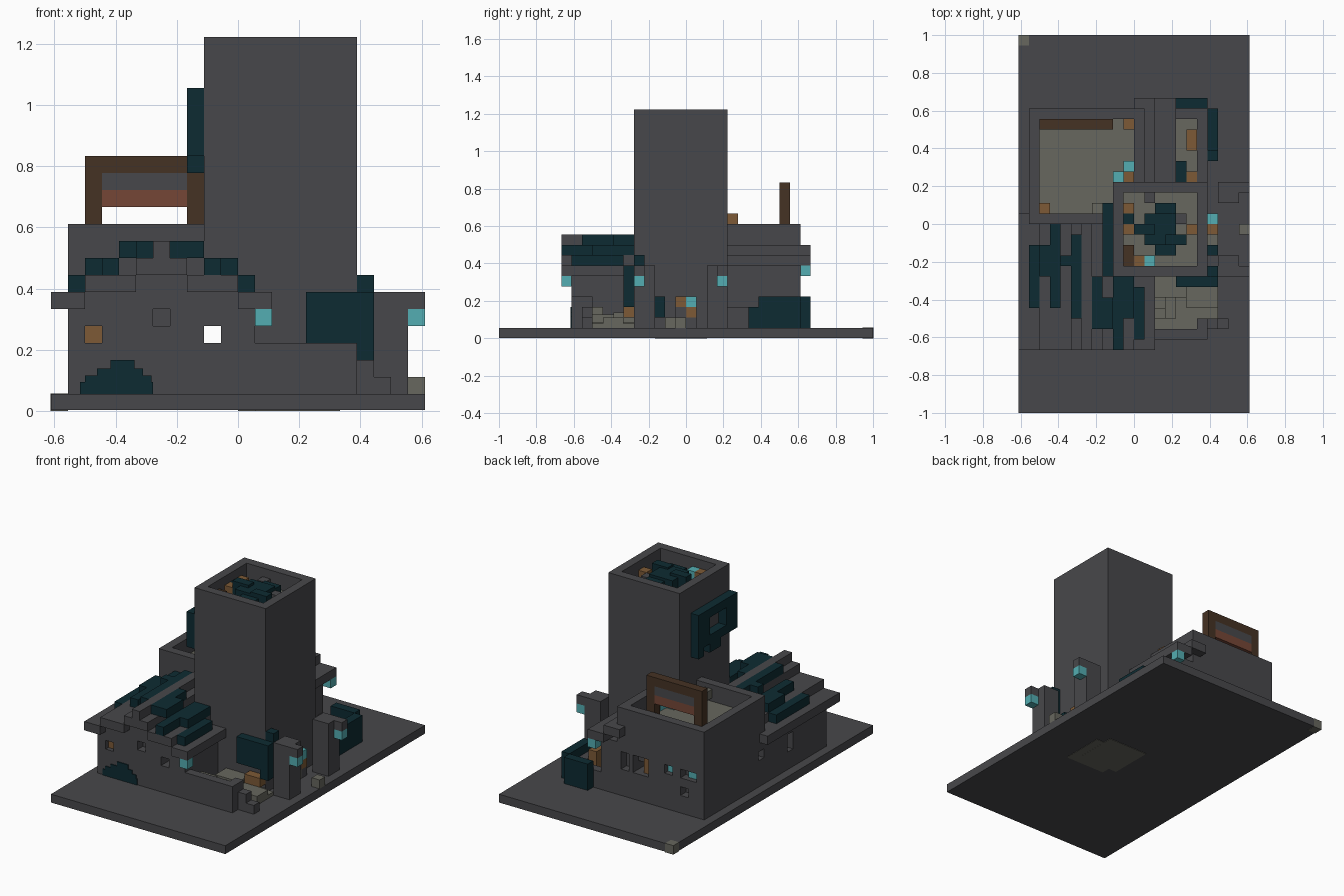
import bpy
import bmesh
from mathutils import Vector

UNIT = 1 / 18  # one building block

if "Cube" in bpy.data.objects:
    bpy.data.objects.remove(bpy.data.objects["Cube"], do_unlink=True)


def make_material(name, red, green, blue):
    mat = bpy.data.materials.new(name)
    mat.use_nodes = True
    mat.diffuse_color = (red, green, blue, 1)
    for node in mat.node_tree.nodes:
        if node.type == "BSDF_PRINCIPLED":
            node.inputs["Base Color"].default_value = (red, green, blue, 1)
            node.inputs["Roughness"].default_value = 0.9
    return mat


STONE = make_material("dark stone", .064, .064, .07)
VINE = make_material("dark teal vine", .004, .024, .032)
RUBBLE = make_material("grey khaki rubble", .135, .135, .112)
WOOD = make_material("light wood", .205, .102, .037)
DARK_WOOD = make_material("dark wood", .06, .032, .017)
LAMP = make_material("cyan lamp", .087, .42, .445)
RED = make_material("brick red", .178, .061, .037)


def blocks(name, mat, *boxes):
    """One object made of boxes, each given as x, y and z ranges in blocks."""
    bm = bmesh.new()
    for x0, x1, y0, y1, z0, z1 in boxes:
        low, high = Vector((x0, y0, z0)) * UNIT, Vector((x1, y1, z1)) * UNIT
        made = bmesh.ops.create_cube(bm, size=1)["verts"]
        bmesh.ops.scale(bm, vec=high - low, verts=made)
        bmesh.ops.translate(bm, vec=(low + high) / 2, verts=made)
    mesh = bpy.data.meshes.new(name)
    bm.to_mesh(mesh)
    bm.free()
    mesh.materials.append(mat)
    obj = bpy.data.objects.new(name, mesh)
    bpy.context.collection.objects.link(obj)
    return obj


def cubes(name, mat, z, *spots):
    """Single blocks standing at one height."""
    return blocks(name, mat, *[(x, x + 1, y, y + 1, z, z + 1) for x, y in spots])


def carve(obj, *boxes):
    """Cut openings out of a solid and bake the result."""
    cutters = []
    for box in boxes:
        cutter = blocks("cutter", STONE, box)
        cutter.hide_render = True
        mod = obj.modifiers.new("opening", "BOOLEAN")
        mod.operation, mod.solver, mod.object = "DIFFERENCE", "EXACT", cutter
        cutters.append(cutter)
    bpy.context.view_layer.update()
    graph = bpy.context.evaluated_depsgraph_get()
    baked = bpy.data.meshes.new_from_object(obj.evaluated_get(graph))
    obj.modifiers.clear()
    obj.data = baked
    for cutter in cutters:
        bpy.data.objects.remove(cutter, do_unlink=True)


# Ground slab with a patch underneath and an odd corner block
blocks("ground_slab", STONE, (-11, 11, -18, 18, .05, 1))
blocks("underside_patch", RUBBLE, (0, 5, -3, 2, 0, .06), (1, 6, -4, 1, .01, .06))
blocks("corner_block", RUBBLE, (-11.03, -10, 17, 18.03, 0, 1.03))

# Tower with a sunken top
see_through = (-2, -1, -13, 13, 4, 5)
tower = blocks("tower", STONE, (-2, 7, -5, 4, 1, 22))
carve(tower, (-1, 6, -4, 3, 20, 23), see_through)
blocks("tower_floor", RUBBLE, (-1, 6, -4, 3, 20, 20.1))
blocks("tower_top_vines", VINE,
       (1, 4, -2, 1, 20, 21.5), (2, 4, -3, 2, 20, 21.2), (0, 2, -1, 0, 20, 21.8),
       (-1, 0, 0, 1, 20, 21), (3, 5, -2, -1, 20, 21.7))
cubes("tower_top_wood", WOOD, 20, (-1, 1), (5, -1), (0, -4), (-1, -1))
blocks("tower_top_chest", DARK_WOOD, (-1, 0, -4, -2, 20, 21))
cubes("tower_top_lamp", LAMP, 20, (1, -4))
cubes("tower_top_stones", STONE, 20, (1, 2), (4, 0))
blocks("tower_side_vines", VINE,
       (-3, -2, -5, 2, 18, 19), (-3, -2, -5, -3, 15, 18), (-3, -2, 0, 2, 16, 18),
       (-3, -2, -3, 1, 15, 16), (-3, -2, -2, 0, 14, 15), (-3, -2, 1, 2, 14, 16))

# Front house
house = blocks("house_walls", STONE, (-10, 1, -11, 0, 1, 6))
carve(house, see_through, (-9, -8, -12, -10, 4, 5), (-5, -4, -12, -10, 5, 6),
      (-11, -9, -5, -4, 3, 5))
blocks("house_gable", STONE, (-9, 0, -11, 0, 6, 7), (-6, -3, -11, 0, 7, 8))
cubes("house_window_wood", WOOD, 4, (-9, -10.5))

# Stepped roof, mirrored about its ridge
RIDGE = -4.5


def both_sides(near, far, *rest):
    return [(RIDGE - far, RIDGE - near, *rest), (RIDGE + near, RIDGE + far, *rest)]


blocks("roof_ridge", STONE, (-6, -3, -12, 0, 8, 9), (-5, -4, -12, 0, 9, 10))
blocks("roof_steps", STONE, *both_sides(1.5, 4.5, -12, 0, 7, 8))
blocks("roof_eaves", STONE, *both_sides(4.5, 6.5, -12, 0, 6, 7),
       (-11, -10, 0, 1, 6, 7))
blocks("roof_vines_low", VINE, (-10, -9, -8, -2, 7, 8), (0, 1, -11, -6, 7, 8))
blocks("roof_vines_middle", VINE,
       (-9, -7, -4, -2, 8, 9), (-8, -7, -8, 0, 8, 9), (-2, -1, -12, -5, 8, 9),
       (-1, 0, -9, -5, 8, 9), (-9, -8, -5, -3, 8, 9))
blocks("roof_vines_high", VINE,
       (-7, -5, -4, -3, 9, 10), (-6, -5, -9, -1, 9, 10), (-4, -3, -10, -5, 9, 10),
       (-4, -2, -10, -7, 9, 10))

# Flat moss patch on the front wall
moss = [(-9.3, -5, 1, 1.7), (-9, -5.1, 1.7, 2.1), (-8.3, -5.6, 2.1, 2.5), (-7.5, -6.1, 2.5, 3)]
blocks("wall_moss", VINE, *[(a, b, -11.1, -11, low, top) for a, b, low, top in moss])

# Back building with a sunken roof
back = blocks("back_building", STONE, (-10, 1, 0, 11, 1, 11))
carve(back, (-9, 0, 1, 10, 9, 12), see_through, (-9, -7, 10, 12, 5, 6),
      (-6, -5, 10, 12, 5, 6), (-8, -7, 10, 12, 3, 4), (-3, -1, 10, 12, 4, 6),
      (-.5, .5, 10, 12, 4, 6), (-11, -9, 0.2, 1.2, 4, 5))
blocks("back_roof_floor", RUBBLE, (-9, 0, 1, 10, 9, 9.1))
cubes("back_window_lamps", LAMP, 5, (-6, 9.4), (-8.6, 9.4))
blocks("back_window_wood", WOOD, (-3, -2, 9.5, 10.4, 4, 6))
cubes("back_roof_wood", WOOD, 9, (-9, 1), (-3, 1), (-1, 9))
blocks("back_roof_crate", WOOD, (-1, 0, 4, 5, 9, 12))
cubes("back_roof_lamps", LAMP, 9, (-2, 4), (-1, 5))
cubes("back_roof_rubble", RUBBLE, 9.5, (-4, 1))

# Signboard on the roof
blocks("sign_frame", DARK_WOOD, (-9, -8, 9, 10, 9, 15), (-3, -2, 9, 10, 9, 15),
       (-8, -3, 9, 10, 14, 15))
blocks("sign_upper_panel", STONE, (-8, -3, 9, 10, 13, 14))
blocks("sign_lower_panel", RED, (-8, -3, 9, 10, 12, 13))

# Front courtyard: low wall, crumbling end and rubble
blocks("courtyard_wall", STONE, (1, 7, -11, -10, 1, 4), (6, 7, -10, -9, 1, 4),
       (7, 8, -10, -9, 1, 3), (8, 9, -10, -9, 1, 2))
blocks("courtyard_floor", RUBBLE, (1, 7, -10, -5, 1, 1.5), (7, 8, -9, -5, 1, 1.4))
blocks("courtyard_rubble", RUBBLE, (2, 5, -7, -5, 1, 2.5), (3, 4, -9, -7, 1, 2.3),
       (1, 3, -9, -8, 1, 3), (5, 6, -8, -6, 1, 2), (6, 8, -8, -6, 1, 2))
cubes("courtyard_crates", WOOD, 2, (5, -6), (6, -6))
blocks("courtyard_vines", VINE, (4, 7, -6, -5, 4, 7), (7, 8, -6, -4, 3, 7),
       (7, 8, -5, -4, 7, 8))

# Back right ruin: leaning roof, low walls, floor
blocks("ruin_roof", STONE, (0, 1, 4, 11, 9, 10), (0, 2, 4, 12, 8, 9),
       (2, 4, 4, 12, 7, 8))
blocks("ruin_walls", STONE, (1, 3, 4, 11, 1, 7), (6, 7, 4, 11, 1, 3),
       (3, 7, 10, 11, 1, 3))
blocks("ruin_floor", RUBBLE, (3, 6, 4, 10, 1, 1.5))
blocks("ruin_crates", WOOD, (5, 6, 7, 9, 1, 4), (5, 6, 4, 5, 1, 3))
blocks("ruin_vines", VINE, (4, 7, 11, 12, 1, 4), (7, 8, 7, 11, 1, 4),
       (7, 8, 6, 7, 1, 3), (4, 5, 4, 6, 1, 3))

# Lamp posts on the right side
for side, inner, outer in (("front", -3, -5), ("rear", 2, 4)):
    low, high = min(inner, outer), max(inner, outer)
    lamp_y = low if side == "front" else high - 1
    blocks(side + "_lamp_post", STONE, (8, 10, low, high, 1, 7),
           (10, 11, lamp_y, lamp_y + 1, 6, 7))
    cubes(side + "_post_lamp", LAMP, 5, (10, lamp_y))

# Hanging lamps and loose pieces beside the tower
cubes("eave_lamp", LAMP, 5, (1, -12))
cubes("ruin_lamp", LAMP, 6, (3, 11))
cubes("side_lamp", LAMP, 3, (7, 0))
cubes("side_upper_crate", WOOD, 3, (7, -1))
cubes("side_lower_crate", WOOD, 2, (7, 0))
blocks("side_rubble", RUBBLE, (7, 8, -2, 0, 1, 2), (10, 11, -1, 0, 1, 2))
blocks("side_wall_foot", STONE, (7, 8, -1, 0, 2, 3), (7, 8, 0, 1, 1, 2))
blocks("side_vine", VINE, (7, 8, -3, -2, 2, 4))
